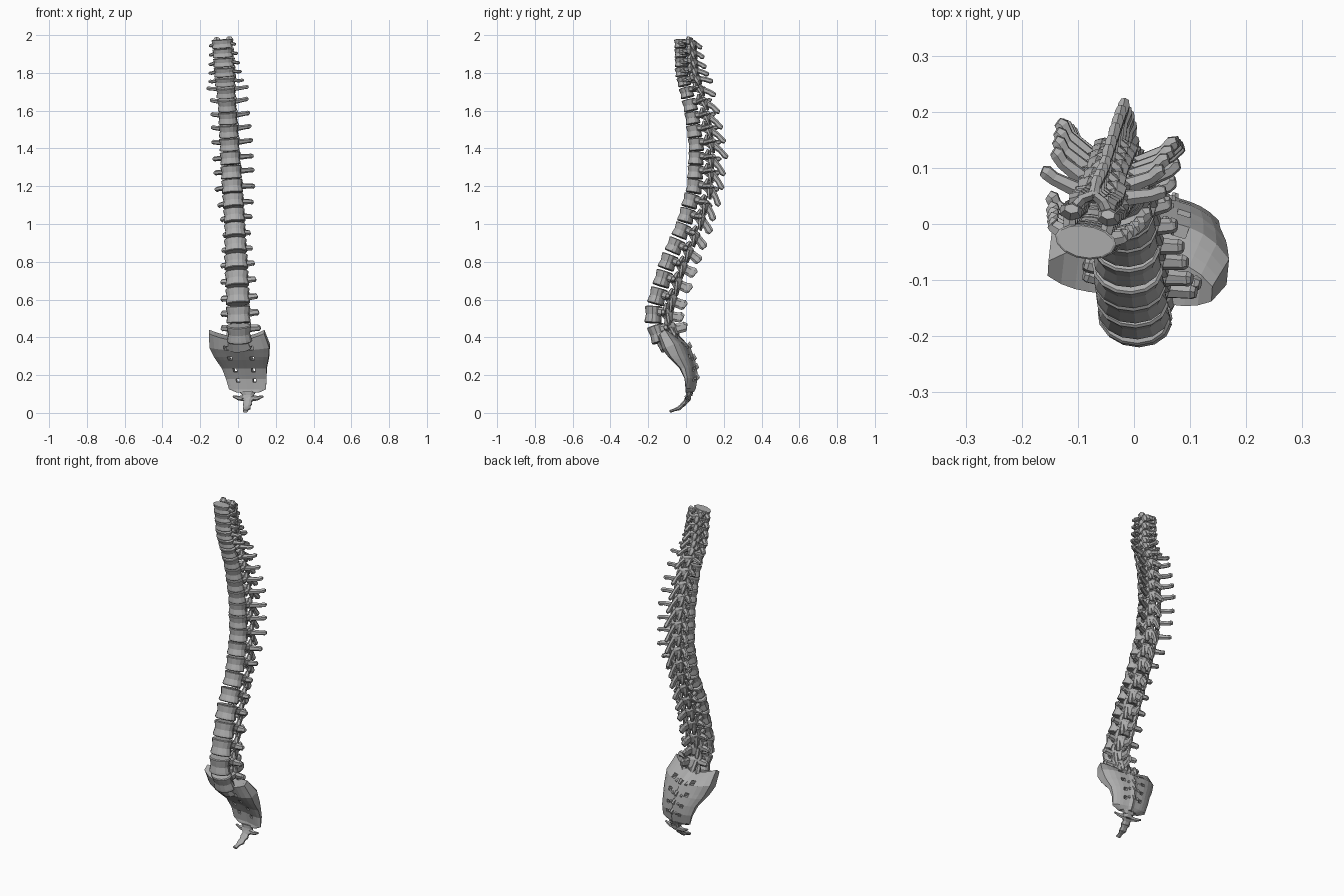
import bpy, bmesh, math
from mathutils import Vector, Matrix

if "Cube" in bpy.data.objects:
    bpy.data.objects.remove(bpy.data.objects["Cube"])

bone = bpy.data.materials.new("bone_grey")
bone.use_nodes = True
GREY = (0.42, 0.42, 0.42, 1)
bone.diffuse_color = GREY
bone.node_tree.nodes["Principled BSDF"].inputs["Base Color"].default_value = GREY
YAW = math.radians(9)


def lerp_keys(keys, t):
    """Linear interpolation in rows of (position, values...)."""
    for a, b in zip(keys, keys[1:]):
        if t <= b[0] or b is keys[-1]:
            f = (t - a[0]) / (b[0] - a[0])
            return [p + (q - p) * f for p, q in zip(a[1:], b[1:])]


def finish(name, bm, matrix=Matrix()):
    bmesh.ops.recalc_face_normals(bm, faces=bm.faces)
    mesh = bpy.data.meshes.new(name)
    bm.to_mesh(mesh)
    bm.free()
    mesh.materials.append(bone)
    obj = bpy.data.objects.new(name, mesh)
    obj.matrix_world = matrix
    bpy.context.collection.objects.link(obj)


def skin(bm, rings):
    """Closed skin over rings of points with equal counts."""
    loops = [[bm.verts.new(p) for p in ring] for ring in rings]
    n = len(loops[0])
    for a, b in zip(loops, loops[1:]):
        for i in range(n):
            j = (i + 1) % n
            bm.faces.new((a[i], a[j], b[j], b[i]))
    bm.faces.new(loops[0][::-1])
    bm.faces.new(loops[-1])


def strut(bm, points, sizes, sides=6):
    """Faceted bony bar along points; each size is (half width, half height)."""
    points = [Vector(p) for p in points]
    rings = []
    for k, p in enumerate(points):
        along = (points[min(k + 1, len(points) - 1)] - points[max(k - 1, 0)]).normalized()
        ref = Vector((0, 0, 1)) if abs(along.z) < 0.9 else Vector((0, 1, 0))
        side = along.cross(ref).normalized()
        up = side.cross(along)
        w, h = sizes[k]
        angles = [math.tau * (i + 0.5) / sides for i in range(sides)]
        rings.append([p + side * w * math.cos(a) + up * h * math.sin(a) for a in angles])
    skin(bm, rings)


# Centre line of the column: z, x, y
PATH = [(0.34, 0.012, -0.12), (0.42, 0.006, -0.145), (0.5, 0.002, -0.172), (0.6, -0.001, -0.152),
        (0.8, -0.01, -0.09), (1, -0.017, -0.005), (1.2, -0.031, 0.05), (1.4, -0.045, 0.06),
        (1.6, -0.057, 0.032), (1.8, -0.073, -0.02), (2, -0.088, -0.03)]


def path(z):
    x, y = lerp_keys(PATH, z)
    return Vector((x, y, z))


# index, body half width, half depth, transverse reach, transverse setback,
# spinous length, spinous droop, spinous half height
SHAPES = [(0, .066, .05, .105, .05, .155, .01, .025),
          (4, .064, .05, .09, .06, .155, .01, .027),
          (6, .058, .047, .072, .07, .147, .035, .022),
          (9, .057, .047, .105, .105, .145, .075, .015),
          (12, .054, .045, .108, .11, .158, .08, .014),
          (15, .05, .042, .1, .095, .142, .07, .014),
          (16, .052, .04, .112, .075, .143, .05, .014),
          (17, .055, .038, .092, .045, .147, .035, .013),
          (21, .055, .034, .07, .02, .112, .025, .012)]
SPACING = [(0, .1), (4, .085), (5, .081), (15, .067), (17, .05), (22, .049)]


def vertebra(name, index, z, gap):
    w, d, reach, setback, length, droop, blade = lerp_keys(SHAPES, index)
    bm = bmesh.new()
    h = gap * 0.465
    thick = gap * 0.17
    cervical = index > 16
    bulk = 1.5 if cervical else 1.15

    # Waisted body with raised rims
    rings = []
    for level, scale in ((-1, .92), (-.9, 1), (-.65, .98), (0, .88), (.65, .97), (.9, 1), (1, .92)):
        ring = []
        for k in range(14):
            a = math.tau * k / 14
            y = math.sin(a) * d * scale
            ring.append((math.cos(a) * w * scale, y * (0.8 if y > 0 else 1), level * h))
        rings.append(ring)
    skin(bm, rings)

    back = d + 0.035
    for s in (-1, 1):
        # Pedicle and lamina around the canal
        strut(bm, [(s * w * .6, d * .5, h * .35), (s * w * .66, d + .015, h * .3)],
              [(.012, thick * 1.3), (.013, thick * 1.5)])
        strut(bm, [(s * w * .68, d + .008, h * .25), (s * .02, back, -h * .1), (0, back + .012, -h * .3)],
              [(.011, h * .55), (.01, h * .85), (.009, h * .75)])
        # Upper and lower joint processes
        strut(bm, [(s * w * .6, d + .014, -h * .2), (s * w * .62, d + .012, h * .7), (s * w * .6, d + .018, h * 1.4)],
              [(.011 * bulk, .01 * bulk), (.015 * bulk, .011 * bulk), (.009 * bulk, .006 * bulk)])
        strut(bm, [(s * w * .5, back - .008, h * .2), (s * w * .46, back, -h * .8), (s * w * .42, back + .004, -h * 1.5)],
              [(.011 * bulk, .009 * bulk), (.014 * bulk, .009 * bulk), (.009 * bulk, .006 * bulk)])
        # Transverse process
        root = .005 if cervical else d + .008
        tip = setback if cervical else max(setback, d + .012)
        rise = -h * .3 if cervical else h * .25
        strut(bm, [(s * w * .65, root, h * .2), (s * (w * .3 + reach * .65), root + (tip - root) * .6, rise),
                   (s * reach * .92, root + (tip - root) * .92, rise), (s * reach, tip, rise * 1.2)],
              [(.016, thick * 1.3), (.013, thick), (.014, thick * 1.1), (.01, thick * .6)])

    # Spinous process
    start = back + .002
    mid = start + (length - start) * .55
    strut(bm, [(0, start, -h * .1), (0, mid, -h * .1 - droop * .5), (0, length - .012, -droop * .93), (0, length, -droop - h * .1)],
          [(.014, h * .6), (.009, blade), (.012, blade * 1.1), (.008, blade * .75)])

    up = (path(z + .05) - path(z - .05)).normalized() if z < 1.94 else (path(2) - path(1.9)).normalized()
    rear = up.cross(Vector((math.cos(YAW), -math.sin(YAW), 0))).normalized()
    side = rear.cross(up)
    frame = Matrix((side, rear, up)).transposed().to_4x4()
    finish(name, bm, Matrix.Translation(path(z)) @ frame)


height = 0.42
for i in range(22):
    gap = lerp_keys(SPACING, i)[0]
    if i < 5:
        label = f"lumbar_vertebra_{5 - i}"
    elif i < 17:
        label = f"thoracic_vertebra_{17 - i}"
    else:
        label = f"cervical_vertebra_{24 - i}"
    vertebra(label, i, min(height, 1.976), gap)
    height += gap


def pelvic(x, y, z):
    """Place a mirrored lower part on the leaning, turned axis."""
    cx = 0.047 - 0.13 * max(z - 0.1, 0)
    return Vector((cx + x + math.sin(YAW) * (y + 0.03), y - math.sin(YAW) * x, z))


# Sacrum rows: index, front y, front z, back y, back z, half width
ROWS = [(0, -.14, .385, -.05, .405, .146), (1, -.12, .33, .012, .35, .158),
        (2, -.075, .28, .036, .287, .138), (3, -.03, .235, .048, .24, .118),
        (4, -.003, .18, .052, .185, .107), (5, .003, .125, .042, .13, .098),
        (6, 0, .108, .032, .11, .06)]
COLS, STEPS = 12, 18
bm = bmesh.new()
front, rear = [], []
for r in range(STEPS + 1):
    yf, zf, yb, zb, half = lerp_keys(ROWS, r / 3)
    rows = ([], [])
    for c in range(COLS + 1):
        u = 2 * c / COLS - 1
        lift = .035 * u * u * max(0, 1 - r / 5)
        keep = 1 - .55 * u ** 4
        mid, thick = (yf + yb) / 2, (yb - yf) / 2 * keep
        crest = .01 * max(0, 1 - abs(u) * 5) - .014 * u * u
        rows[0].append(bm.verts.new(pelvic(u * half, mid - thick + .012 * (1 - abs(u)), zf + lift)))
        rows[1].append(bm.verts.new(pelvic(u * half, mid + thick + crest, zb + lift)))
    front.append(rows[0])
    rear.append(rows[1])


def corners(grid, r, c):
    return [grid[r][c], grid[r][c + 1], grid[r + 1][c + 1], grid[r + 1][c]]


def is_hole(r, c):
    return c in (3, COLS - 4) and r in (2, 5, 9, 12)


for r in range(STEPS):
    for c in range(COLS):
        a, b = corners(front, r, c), corners(rear, r, c)
        if is_hole(r, c):
            for k in range(4):
                j = (k + 1) % 4
                bm.faces.new((a[k], a[j], b[j], b[k]))
            continue
        bm.faces.new(a)
        bm.faces.new(b[::-1])
        for k, on_rim in enumerate((r == 0, c == COLS - 1, r == STEPS - 1, c == 0)):
            if on_rim:
                j = (k + 1) % 4
                bm.faces.new((a[k], a[j], b[j], b[k]))
finish("sacrum", bm)

# Knobs on the back of the sacrum and the joint horns on its top
bm = bmesh.new()
for row in (1, 2, 3, 4):
    yf, zf, yb, zb, half = lerp_keys(ROWS, row)
    strut(bm, [pelvic(0, yb - .005, zb + .012), pelvic(0, yb + .014, zb - .006)], [(.012, .02), (.006, .012)])
    for s in (-1, 1):
        strut(bm, [pelvic(s * half * .22, yb - .012, zb), pelvic(s * half * .22, yb + .006, zb - .004)],
              [(.011, .012), (.006, .007)])
for s in (-1, 1):
    strut(bm, [pelvic(s * .05, -.05, .37), pelvic(s * .048, -.055, .42), pelvic(s * .045, -.06, .45)],
          [(.018, .015), (.016, .012), (.008, .006)])
finish("sacral_processes", bm)

# Raised plate under the lowest vertebra
bm = bmesh.new()
strut(bm, [pelvic(0, -.09, .345), pelvic(0, -.115, .385)], [(.072, .045), (.06, .042)], 12)
finish("sacral_plate", bm)

# Tail bone: shrinking segments curling forward, with side horns on the first
bm = bmesh.new()
TAIL = [(.018, .11, .045), (.01, .075, .036), (-.012, .047, .026), (-.038, .024, .022), (-.085, .008, .014)]
for (y0, z0, w0), (y1, z1, w1) in zip(TAIL, TAIL[1:]):
    strut(bm, [pelvic(0, y0, z0), pelvic(0, (y0 + y1) / 2, (z0 + z1) / 2), pelvic(0, y1, z1)],
          [(w0, w0 * .35 + .004), (w1 * .85, w1 * .35 + .003), (w1, w1 * .35 + .003)], 8)
for s in (-1, 1):
    strut(bm, [pelvic(s * .015, .012, .078), pelvic(s * .05, .012, .078), pelvic(s * .08, .01, .088)],
          [(.01, .018), (.009, .012), (.005, .005)])
    strut(bm, [pelvic(s * .018, .025, .09), pelvic(s * .02, .03, .118)], [(.008, .007), (.005, .004)])
finish("tail_bone", bm)
